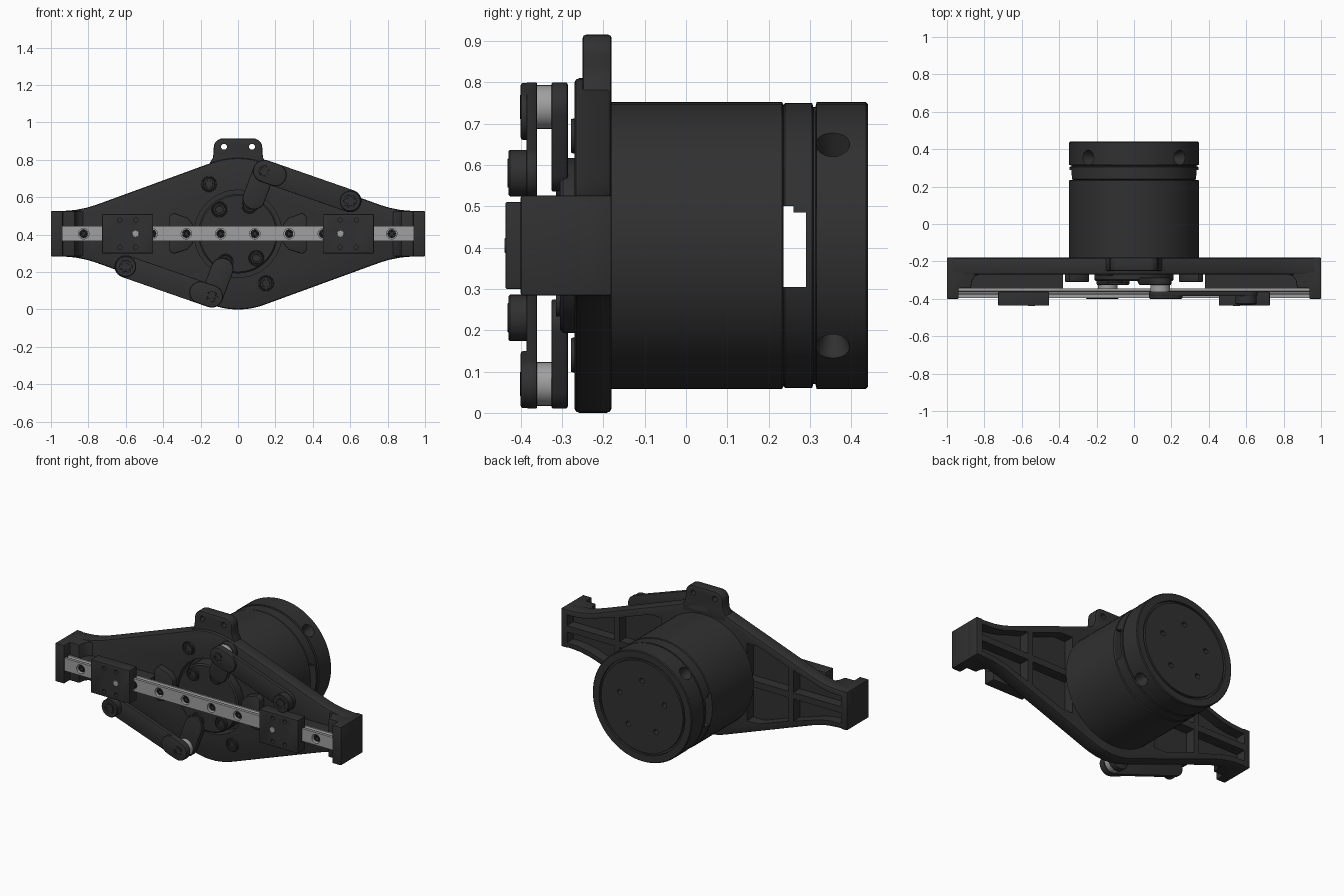
import bpy, bmesh
from math import sin, cos, pi, radians, atan2
from mathutils import Vector

if "Cube" in bpy.data.objects:
    bpy.data.objects.remove(bpy.data.objects["Cube"])

CZ = 0.405  # height of the motor axis


def material(name, v):
    m = bpy.data.materials.new(name)
    m.diffuse_color = (v, v, v, 1)
    m.use_nodes = True
    m.node_tree.nodes["Principled BSDF"].inputs["Base Color"].default_value = m.diffuse_color
    return m


DARK = material("dark_metal", 0.03)
STEEL = material("steel", 0.35)


def finish(bm, name, mat, bevel=0):
    bmesh.ops.remove_doubles(bm, verts=bm.verts, dist=1e-5)
    bmesh.ops.recalc_face_normals(bm, faces=bm.faces)
    me = bpy.data.meshes.new(name)
    bm.to_mesh(me)
    bm.free()
    ob = bpy.data.objects.new(name, me)
    bpy.context.collection.objects.link(ob)
    me.materials.append(mat)
    if bevel:
        b = ob.modifiers.new("bevel", 'BEVEL')
        b.width, b.segments, b.limit_method = bevel, 2, 'ANGLE'
        b.angle_limit = radians(40)
        apply(ob, b)
    smooth(ob)
    return ob


def activate(ob):
    bpy.ops.object.select_all(action='DESELECT')
    ob.select_set(True)
    bpy.context.view_layer.objects.active = ob


def apply(ob, mod):
    activate(ob)
    bpy.ops.object.modifier_apply(modifier=mod.name)


def smooth(ob):
    activate(ob)
    bpy.ops.object.shade_smooth_by_angle(angle=radians(30))


def prism(name, pts, a, b, mat=DARK, bevel=0, to3=lambda u, v, w: (u, w, v)):
    """Extrude a 2D outline from a to b (along y unless to3 says otherwise)."""
    bm = bmesh.new()
    lo = [bm.verts.new(to3(u, v, a)) for u, v in pts]
    hi = [bm.verts.new(to3(u, v, b)) for u, v in pts]
    bm.faces.new(lo)
    bm.faces.new(hi)
    for i in range(len(pts)):
        j = (i + 1) % len(pts)
        bm.faces.new((lo[i], lo[j], hi[j], hi[i]))
    return finish(bm, name, mat, bevel)


def box(name, x0, x1, y0, y1, z0, z1, mat=DARK, bevel=0):
    return prism(name, [(x0, z0), (x1, z0), (x1, z1), (x0, z1)], y0, y1, mat, bevel)


def lathe(name, prof, x, z, mat=DARK, steps=32):
    """Spin a (radius, y) profile round a y-axis through (x, z)."""
    bm = bmesh.new()
    vs = [bm.verts.new((x + r, y, z)) for r, y in prof]
    es = [bm.edges.new(p) for p in zip(vs, vs[1:])]
    bmesh.ops.spin(bm, geom=vs + es, cent=(x, 0, z), axis=(0, 1, 0), angle=2 * pi, steps=steps)
    return finish(bm, name, mat)


def disc(name, x, z, r, y0, y1, mat=DARK, steps=32, c=0.004):
    return lathe(name, [(0, y0), (r - c, y0), (r, y0 + c), (r, y1), (0, y1)], x, z, mat, steps)


def drill(p, d, r1, r2, depth):
    """Tapered cutter centred on p along direction d."""
    bm = bmesh.new()
    m = Vector(d).to_track_quat('Z', 'Y').to_matrix().to_4x4()
    m.translation = p
    bmesh.ops.create_cone(bm, cap_ends=True, segments=24, radius1=r1, radius2=r2, depth=depth, matrix=m)
    return finish(bm, "cutter", DARK)


def cut(ob, cutters):
    for c in cutters:
        m = ob.modifiers.new("cut", 'BOOLEAN')
        m.operation, m.solver, m.object = 'DIFFERENCE', 'EXACT', c
        apply(ob, m)
        bpy.data.objects.remove(c)
    smooth(ob)


def stadium(p, q, r):
    a = atan2(q[1] - p[1], q[0] - p[0])
    arc = lambda c, s: [(c[0] + r * cos(s + pi * i / 14), c[1] + r * sin(s + pi * i / 14)) for i in range(15)]
    return arc(q, a - pi / 2) + arc(p, a + pi / 2)


def screw(name, x, z, y, r=0.042, mat=DARK):
    lathe(name, [(0, y + .018), (r * .45, y + .018), (r * .5, y), (r * .72, y), (r * .76, y + .006),
                 (r * .82, y + .006), (r * .86, y), (r * .96, y), (r, y + .004), (r, y + .03)], x, z, mat, 24)


# Motor housing with grooves, side windows and back cap holes
motor = lathe("motor_housing", [
    (0, -.18), (.347, -.18), (.347, .232), (.34, .236), (.345, .24), (.345, .305), (.335, .308),
    (.335, .313), (.347, .316), (.347, .435), (.342, .44), (.30, .44), (.30, .425), (.287, .425),
    (.287, .44), (0, .44)], 0, CZ, DARK, 72)
cuts = [box("cutter", -.5, .5, .236, .29, .305, .485), box("cutter", -.5, .5, .236, .26, .48, .5)]
for k in range(4):
    a = pi / 4 + k * pi / 2
    d = Vector((cos(a), 0, sin(a)))
    cuts.append(drill(Vector((0, .355, CZ)) + d * .32, d, .022, .045, .08))
for k in range(5):
    a = pi / 2 + k * 2 * pi / 5
    cuts.append(drill((.165 * cos(a), .44, CZ + .165 * sin(a)), (0, 1, 0), .016, .016, .08))
cut(motor, cuts)

# Base plate: a quarter outline mirrored twice
q = [(.405 * sin(radians(t)), .405 * cos(radians(t))) for t in (0, 4, 8, 12, 16, 20.8)]
q += [(.71, .172), (.76, .154), (.81, .139), (.87, .127), (.93, .122), (1, .12)]
half = q + [(x, -z) for x, z in q[::-1]]
outline = [(x, CZ + z) for x, z in half] + [(-x, CZ + z) for x, z in half[::-1] if x > 0]
plate = prism("base_plate", outline, -.27, -.18, DARK, .012)
cuts = [drill((0, -.22, CZ), (0, 1, 0), .235, .235, .2)]
inner = [(.3, .02), (.59, .02), (.59, .17), (.38, .245), (.3, .245)]
outer = [(.625, .02), (.96, .02), (.96, .088), (.88, .09), (.80, .105), (.72, .132), (.625, .16)]
for sx in (1, -1):
    for sz in (1, -1):
        for pocket in (inner, outer):
            cuts.append(prism("cutter", [(sx * x, CZ + sz * z) for x, z in pocket], -.245, -.1))
cut(plate, cuts)

# Top tab with two holes
tab_pts = [(.16, .74), (.15, .785), (.135, .81), (.13, .84)]
tab_pts += [(.08 + .05 * cos(t * pi / 10), .865 + .05 * sin(t * pi / 10)) for t in range(6)]
tab = prism("top_tab", tab_pts + [(-x, z) for x, z in tab_pts[::-1]], -.25, -.18, DARK, .008)
cut(tab, [drill((s * .075, -.2, .87), (0, 1, 0), .016, .016, .3) for s in (1, -1)])

# Raised end blocks, rail supports and stop pads on both arms
end = [(1, -.18), (1, -.4), (.938, -.4), (.938, -.343), (.872, -.343), (.866, -.305), (.85, -.28),
       (.82, -.265), (.80, -.25), (.96, -.25), (.96, -.18)]
pad = [(.24, -.05), (.27, -.085), (.345, -.108), (.37, -.09), (.37, .09), (.345, .112), (.27, .085), (.24, .05)]
for s, side in ((1, "right"), (-1, "left")):
    prism(side + "_end_block", [(s * x, y) for x, y in end], CZ - .121, CZ + .121, DARK, .005,
          lambda u, v, w: (u, v, w))
    box(side + "_rail_support", min(s * .38, s * .94), max(s * .38, s * .94), -.347, -.26, .37, .44)
    prism(side + "_stop_pad", [(s * x, CZ + z) for x, z in pad], -.31, -.26, DARK, .006)

# Linear rail with waisted section and countersunk holes
w = [(-.04, -.396), (.04, -.396), (.04, -.378), (.03, -.371), (.03, -.364), (.04, -.357), (.04, -.345)]
w += [(-.04, -.345), (-.04, -.357), (-.03, -.364), (-.03, -.371), (-.04, -.378)]
rail = prism("linear_rail", [(z + CZ, y) for z, y in w], -.944, .94, STEEL, 0, lambda u, v, t: (t, v, u))
xs = [-.825 + .183 * i for i in range(10)]
cut(rail, [drill((x, -.39, CZ), (0, 1, 0), .028, .028, .05) for x in xs])
for i, x in enumerate(xs):
    screw("rail_screw_%d" % i, x, CZ, -.385, .022)

# Carriages riding on the rail
for s, side in ((1, "right"), (-1, "left")):
    c = s * .59
    car = box(side + "_carriage", c - .136, c + .136, -.437, -.362, .3, .51, DARK, .004)
    cut(car, [drill((c + i * .043, -.43, CZ + j * .073), (0, 1, 0), .012, .012, .05)
              for i in (1, -1) for j in (1, -1)])
    disc(side + "_carriage_pin", s * .548, CZ, .018, -.439, -.40, STEEL, 20, .001)

# Rotor hub and its screws
disc("rotor_hub", 0, CZ, .212, -.305, -.17, DARK, 64, .008)
for i, (x, z) in enumerate([(-.1, .535), (.062, .555), (-.067, .255), (.098, .275)]):
    screw("hub_screw_%d" % i, x, z, -.315)
for i, (x, z) in enumerate([(-.155, .67), (.15, .14)]):
    screw("plate_screw_%d" % i, x, z, -.278)

# Crank arms and links, point-symmetric about the axis
for s, side in ((1, "upper"), (-1, "lower")):
    P = lambda x, z: (s * x, CZ + s * z)
    pin, far = P(.14, .335), P(.6, .175)
    prism(side + "_crank", stadium(P(.085, .19), pin, .06), -.326, -.286, DARK, .006)
    disc(side + "_pivot_spacer", *pin, .053, -.38, -.32, STEEL)
    prism(side + "_link", stadium(pin, far, .06), -.386, -.36 if s else 0, DARK, .004)
    prism(side + "_link_shoulder", stadium(pin, P(.2, .314), .059), -.4, -.375, DARK, .006)
    screw(side + "_pivot_screw", *pin, -.402, .03)
    disc(side + "_link_boss", *far, .056, -.43, -.37)
    screw(side + "_boss_screw", *far, -.432, .036)
